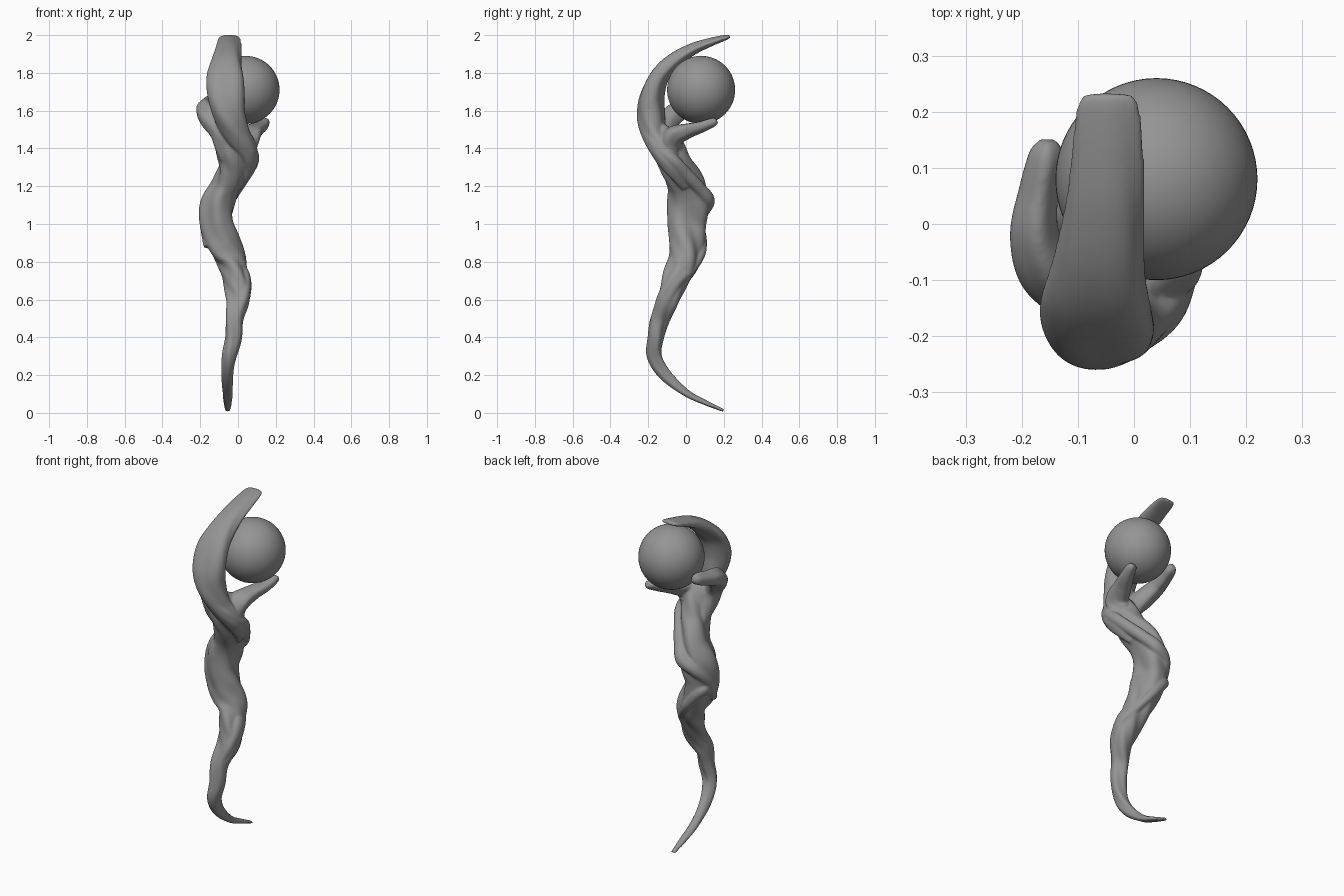
import bpy, bmesh, math
from mathutils import Vector


def spline(keys, s):
    """Catmull-Rom sample of key tuples at s in 0..1."""
    f = s * (len(keys) - 1)
    i = min(int(f), len(keys) - 2)
    t = f - i
    p1, p2 = keys[i], keys[i + 1]
    p0, p3 = keys[max(i - 1, 0)], keys[min(i + 2, len(keys) - 1)]
    return [0.5 * (2 * b + (c - a) * t + (2 * a - 5 * b + 4 * c - d) * t * t
                   + (3 * b - a - 3 * c + d) * t ** 3)
            for a, b, c, d in zip(p0, p1, p2, p3)]


def limb(bm, keys, steps, lobe=0.0, twist=0.0, sides=40):
    """Closed tube through (x, y, z, half width, half depth) with spiralling ridges."""
    samples = [spline(keys, i / steps) for i in range(steps + 1)]
    rings = []
    for i, (x, y, z, a, b) in enumerate(samples):
        t = (Vector(samples[min(i + 1, steps)][:3]) - Vector(samples[max(i - 1, 0)][:3])).normalized()
        u = (Vector((1, 0, 0)) - t * t.x).normalized()
        v = t.cross(u)
        ring = []
        for k in range(sides):
            h = 2 * math.pi * k / sides
            w = h + twist * z
            r = 1 + lobe * (math.cos(3 * w) + 0.6 * math.cos(5 * w + 1 + 2 * math.sin(9 * z))
                            + 0.3 * math.sin(23 * z + 2 * h))
            ring.append(bm.verts.new(Vector((x, y, z)) + u * (a * r * math.cos(h)) + v * (b * r * math.sin(h))))
        rings.append(ring)
    for r0, r1 in zip(rings, rings[1:]):
        for k in range(sides):
            n = (k + 1) % sides
            bm.faces.new((r0[k], r0[n], r1[n], r1[k]))
    bm.faces.new(rings[0][::-1])
    bm.faces.new(rings[-1])


bm = bmesh.new()

# Winding trunk, from the curled foot up to the claw
limb(bm, [
    (-.055, .200, .012, .014, .008), (-.055, .10, .055, .022, .014), (-.055, .00, .105, .026, .020),
    (-.055, -.108, .20, .032, .032), (-.045, -.165, .30, .038, .040), (-.025, -.160, .40, .044, .042),
    (-.020, -.140, .50, .048, .050), (.003, -.095, .60, .060, .058), (-.010, -.055, .70, .066, .070),
    (-.035, -.010, .80, .078, .080), (-.080, .000, .90, .084, .096), (-.110, .003, 1.0, .086, .100),
    (-.105, .015, 1.1, .088, .108), (-.065, .005, 1.2, .074, .100), (-.020, -.050, 1.3, .080, .086),
    (-.010, -.100, 1.4, .082, .085), (-.020, -.135, 1.48, .075, .070), (-.02, -.15, 1.53, .03, .03),
], 240, 0.08, 5.0)

# Tall claw that sweeps over the orb
limb(bm, [
    (.0, -.0, 1.20, .025, .03), (.05, -.065, 1.30, .045, .05), (.05, -.125, 1.38, .055, .055),
    (-.005, -.170, 1.47, .068, .060), (-.045, -.185, 1.57, .085, .072), (-.062, -.183, 1.67, .097, .066),
    (-.065, -.142, 1.78, .098, .050), (-.060, -.068, 1.86, .082, .042), (-.052, .030, 1.922, .070, .032),
    (-.048, .120, 1.958, .064, .024), (-.047, .205, 1.985, .056, .015), (-.047, .232, 1.993, .042, .008),
], 110, 0.05, 4.0)

# Left claw
limb(bm, [
    (-.06, -.04, 1.27, .03, .03), (-.07, -.10, 1.38, .048, .05), (-.095, -.125, 1.48, .050, .055),
    (-.150, -.085, 1.56, .055, .055), (-.176, -.020, 1.605, .045, .050), (-.170, .055, 1.625, .036, .042),
    (-.156, .125, 1.645, .030, .033), (-.154, .150, 1.65, .014, .016),
], 70, 0.06, 6.0)

# Right claw cradling the orb from below
limb(bm, [
    (.0, -.07, 1.30, .04, .04), (.03, -.085, 1.41, .060, .065), (.058, -.065, 1.465, .062, .056),
    (.088, .01, 1.495, .050, .040), (.120, .08, 1.515, .040, .030), (.140, .145, 1.540, .030, .023),
    (.144, .163, 1.55, .014, .012),
], 70, 0.06, 6.0)

# Strand wound round the whole trunk and up across the neck
limb(bm, [
    (-.02, -.155, .48, .02, .02), (.025, -.11, .57, .028, .028), (.045, -.05, .69, .026, .03),
    (-.0, .03, .77, .025, .03), (-.07, .08, .86, .028, .028), (-.15, .06, .96, .036, .034),
    (-.155, -.02, .90, .01, .01),
], 90)
limb(bm, [
    (-.16, -.03, .88, .022, .025), (-.165, .03, 1.0, .034, .035), (-.13, .095, 1.08, .036, .036),
    (-.06, .113, 1.13, .040, .038), (-.01, .07, 1.19, .034, .034), (.04, .005, 1.26, .030, .034),
    (.082, -.07, 1.34, .030, .032), (.06, -.155, 1.41, .03, .03), (.0, -.205, 1.49, .03, .028),
    (-.06, -.225, 1.58, .03, .026), (-.09, -.23, 1.68, .012, .012),
], 110)

# Knot on the lower trunk
limb(bm, [(.0, -.02, .80, .02, .02), (.036, -.05, .72, .030, .04),
          (.03, -.12, .62, .030, .03), (.0, -.165, .52, .015, .015)], 40)

bmesh.ops.recalc_face_normals(bm, faces=bm.faces)
mesh = bpy.data.meshes.new("staff")
bm.to_mesh(mesh)
bm.free()
staff = bpy.data.objects.new("staff", mesh)
bpy.context.collection.objects.link(staff)

# Fuse the limbs into one carved piece of wood
fuse = staff.modifiers.new("fuse", 'REMESH')
fuse.mode = 'VOXEL'
fuse.voxel_size = 0.006
fuse.use_smooth_shade = True
soften = staff.modifiers.new("soften", 'SMOOTH')
soften.factor = 0.5
soften.iterations = 6
bpy.context.view_layer.objects.active = staff
staff.select_set(True)
for name in ("fuse", "soften"):
    bpy.ops.object.modifier_apply(modifier=name)

# Orb
bpy.ops.mesh.primitive_uv_sphere_add(segments=64, ring_count=32, radius=0.18, location=(.04, .08, 1.71))
orb = bpy.context.object
orb.name = "orb"
bpy.ops.object.shade_smooth()

# Dark grey finish
grey = bpy.data.materials.new("dark_grey")
grey.diffuse_color = (0.3, 0.3, 0.3, 1)
for part in (staff, orb):
    part.data.materials.clear()
    part.data.materials.append(grey)
